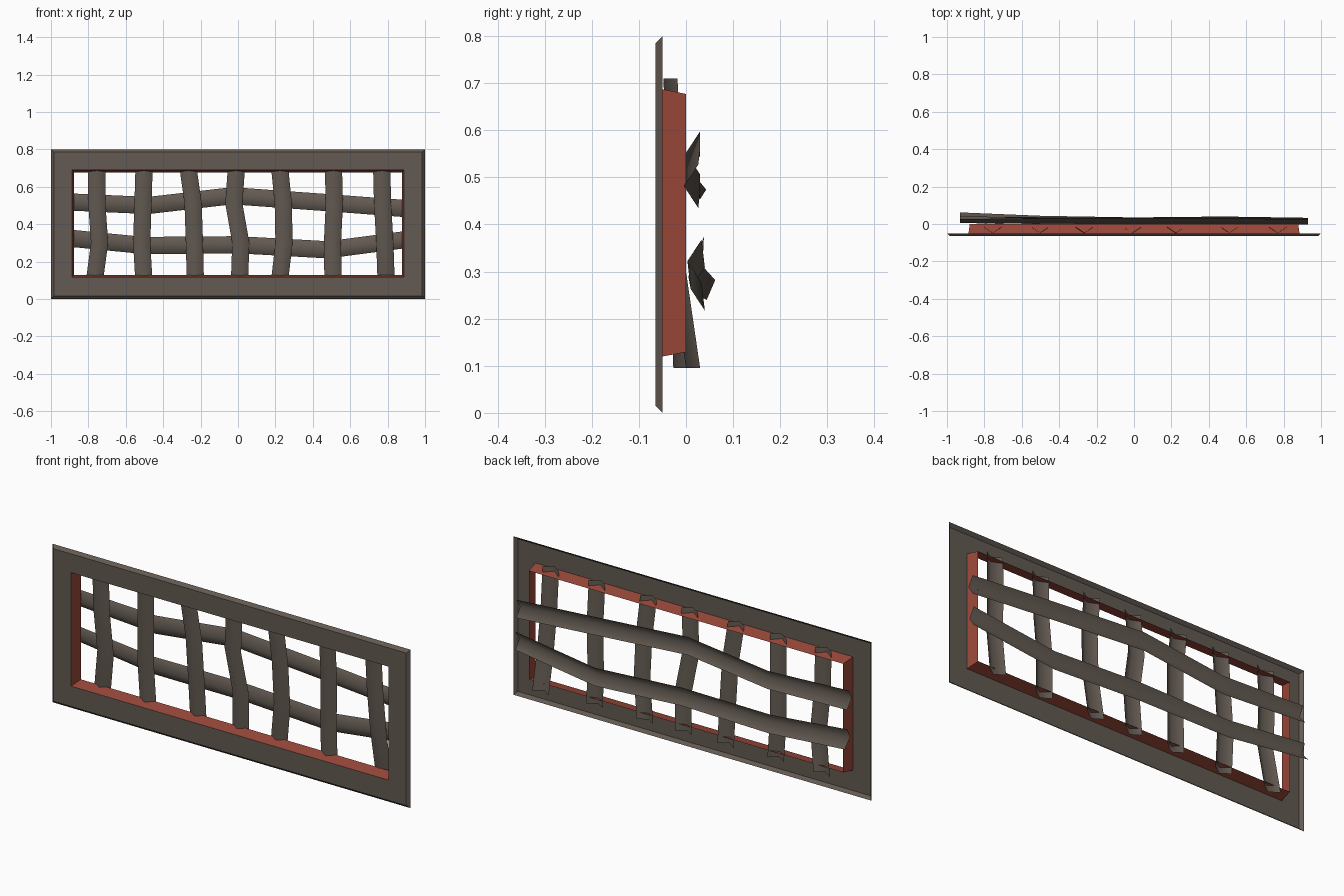
import bpy

if "Cube" in bpy.data.objects:
    bpy.data.objects.remove(bpy.data.objects["Cube"])


def material(name, rgb):
    m = bpy.data.materials.new(name)
    m.diffuse_color = (*rgb, 1)
    m.use_nodes = True
    m.node_tree.nodes["Principled BSDF"].inputs["Base Color"].default_value = m.diffuse_color
    return m


GREY = material("weathered iron", (0.125, 0.102, 0.084))
RED = material("rust red", (0.33, 0.066, 0.043))


def make(name, verts, faces, mat, smooth=False):
    me = bpy.data.meshes.new(name)
    me.from_pydata(verts, [], faces)
    me.materials.append(mat)
    for p in me.polygons:
        p.use_smooth = smooth
    ob = bpy.data.objects.new(name, me)
    bpy.context.collection.objects.link(ob)
    return ob


def ring(hx, z0, z1, y):
    """Rectangle in the xz plane at depth y."""
    return [(-hx, y, z0), (hx, y, z0), (hx, y, z1), (-hx, y, z1)]


def loft(name, rings, mat):
    """Join successive rectangular rings with quads."""
    faces = []
    for k in range(len(rings) - 1):
        for i in range(4):
            j = (i + 1) % 4
            faces.append((4 * k + i, 4 * k + j, 4 * k + 4 + j, 4 * k + 4 + i))
    return make(name, sum(rings, []), faces, mat)


def bar(name, path, horizontal):
    """Folded V strip, ridge to the front. Path: (x, ridge y, z, tilt)."""
    half, depth = 0.046, 0.03
    verts, faces = [], []
    for x, y, z, t in path:
        for s, d in ((-1, depth + t), (0, 0), (1, depth - t)):
            if horizontal:
                verts.append((x, y + d, z + s * half))
            else:
                verts.append((x + s * half, y + d, z))
    for k in range(len(path) - 1):
        for i in range(2):
            a = 3 * k + i
            f = (a, a + 1, a + 4, a + 3)
            faces.append(f[::-1] if horizontal else f)
    return make(name, verts, faces, GREY, True)


# Frame: thin open shell with sloped outer edge
loft("frame", [ring(1.0, 0, 0.8, -0.05),
               ring(0.985, 0.015, 0.785, -0.065),
               ring(0.887, 0.117, 0.69, -0.065)], GREY)

# Red lining of the opening, narrowing to the back
loft("opening_lining", [ring(0.887, 0.117, 0.69, -0.065),
                        ring(0.878, 0.129, 0.677, 0.0)], RED)

# Upright bars: x at top, upper middle, lower middle, bottom; ridge y at the foot
uprights = [
    (-0.755, -0.755, -0.74, -0.768, -0.015),
    (-0.502, -0.508, -0.515, -0.503, -0.027),
    (-0.268, -0.24, -0.233, -0.228, -0.02),
    (-0.008, -0.022, 0.015, 0.008, -0.02),
    (0.222, 0.242, 0.246, 0.222, -0.02),
    (0.51, 0.515, 0.505, 0.508, -0.027),
    (0.768, 0.773, 0.785, 0.792, 0.0),
]
for n, (a, b, c, d, foot) in enumerate(uprights, 1):
    bar(f"upright_bar_{n}", [(a, -0.048, 0.71, 0), (b, -0.04, 0.51, 0),
                             (c, -0.03, 0.3, 0), (d, foot, 0.095, 0)], False)

# Cross bars behind the uprights
bar("cross_bar_upper", [(-0.93, 0.005, 0.52, 0.008), (-0.48, 0.0, 0.5, 0),
                        (-0.03, 0.0, 0.552, 0), (0.48, 0.0, 0.515, 0),
                        (0.93, -0.004, 0.481, 0)], True)
bar("cross_bar_lower", [(-0.93, 0.02, 0.328, 0.012), (-0.5, 0.01, 0.286, 0.004),
                        (0.0, 0.005, 0.29, 0), (0.48, 0.01, 0.263, 0),
                        (0.93, 0.003, 0.322, 0)], True)
